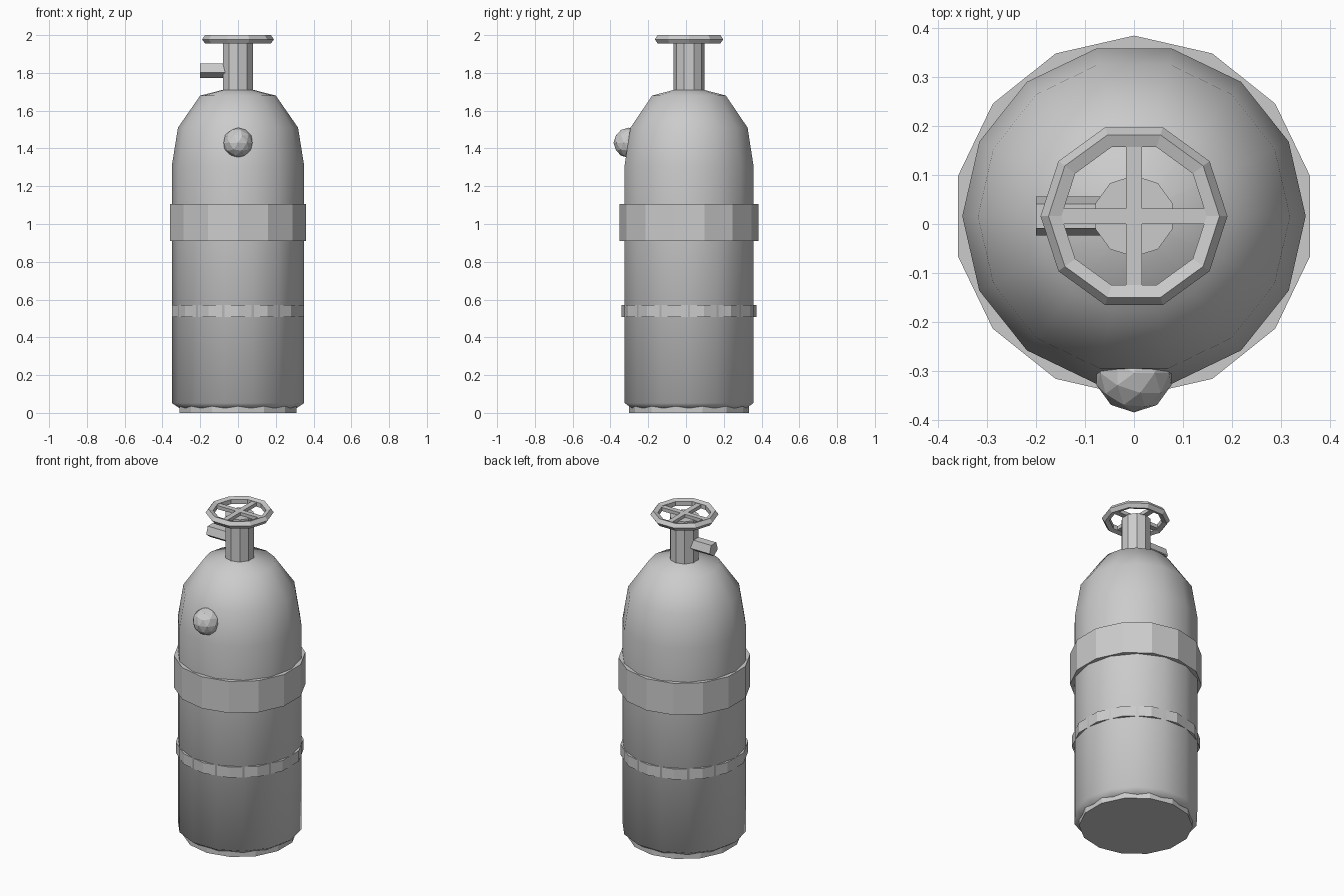
import bpy, bmesh
from math import sin, cos, pi, radians
from mathutils import Matrix

if "Cube" in bpy.data.objects:
    bpy.data.objects.remove(bpy.data.objects["Cube"])

CY = 0.016  # y of the tank axis


def finish(name, bm, smooth=False):
    bmesh.ops.recalc_face_normals(bm, faces=bm.faces)
    mesh = bpy.data.meshes.new(name)
    bm.to_mesh(mesh)
    bm.free()
    for p in mesh.polygons:
        p.use_smooth = smooth
    ob = bpy.data.objects.new(name, mesh)
    bpy.context.collection.objects.link(ob)
    return ob


def lathe(name, profile, n, phase=0.0, smooth=False, closed=False, matrix=None):
    """Spin (radius, z) points around z; ends are capped, or joined when closed."""
    bm = bmesh.new()
    rings = []
    for r, z in profile:
        rings.append([bm.verts.new((r * cos(phase + 2 * pi * i / n),
                                    r * sin(phase + 2 * pi * i / n), z)) for i in range(n)])
    pairs = list(zip(rings, rings[1:]))
    if closed:
        pairs.append((rings[-1], rings[0]))
    else:
        bm.faces.new(rings[0])
        bm.faces.new(rings[-1])
    for a, b in pairs:
        for i in range(n):
            j = (i + 1) % n
            bm.faces.new((a[i], a[j], b[j], b[i]))
    bm.transform(matrix or Matrix.Translation((0, CY, 0)))
    return finish(name, bm, smooth)


def box(name, size, loc):
    bm = bmesh.new()
    bmesh.ops.create_cube(bm, size=1)
    bm.transform(Matrix.Translation(loc) @ Matrix.Diagonal((*size, 1)))
    return finish(name, bm)


# Tank body with rounded shoulder
lathe("tank_body", [(0.30, 0.018), (0.35, 0.052), (0.35, 1.31), (0.318, 1.51),
                    (0.20, 1.68), (0.01, 1.728)], 14, smooth=True)

# Foot and straps, turned half a side against the body
for name, r, z0, z1 in (("foot_ring", 0.3175, 0.0, 0.06),
                        ("lower_strap", 0.3575, 0.507, 0.572),
                        ("upper_strap", 0.368, 0.91, 1.105)):
    lathe(name, [(r, z0), (r, z1)], 14, pi / 2)

# Valve stem and side outlet
lathe("valve_stem", [(0.083, 1.66), (0.083, 1.97)], 10, pi / 2)
lathe("side_outlet", [(0.042, 0.0), (0.042, 0.17)], 5, 0,
      matrix=Matrix.Translation((-0.2, CY, 1.815)) @ Matrix.Rotation(radians(90), 4, 'Y'))

# Handwheel rim (five-sided section) and crossed spokes
RIM, TUBE, WZ = 0.167, 0.0235, 1.9776
lathe("handwheel_rim", [(RIM + TUBE * cos(2 * pi * k / 5), WZ + TUBE * sin(2 * pi * k / 5))
                        for k in range(5)], 10, closed=True)
box("spoke_x", (0.306, 0.032, 0.022), (0, CY, WZ))
box("spoke_y", (0.032, 0.296, 0.022), (0, CY, WZ))

# Round knob on the front shoulder
bm = bmesh.new()
bmesh.ops.create_icosphere(bm, subdivisions=2, radius=0.08)
bm.transform(Matrix.Translation((0, -0.304, 1.43)))
finish("front_knob", bm)
